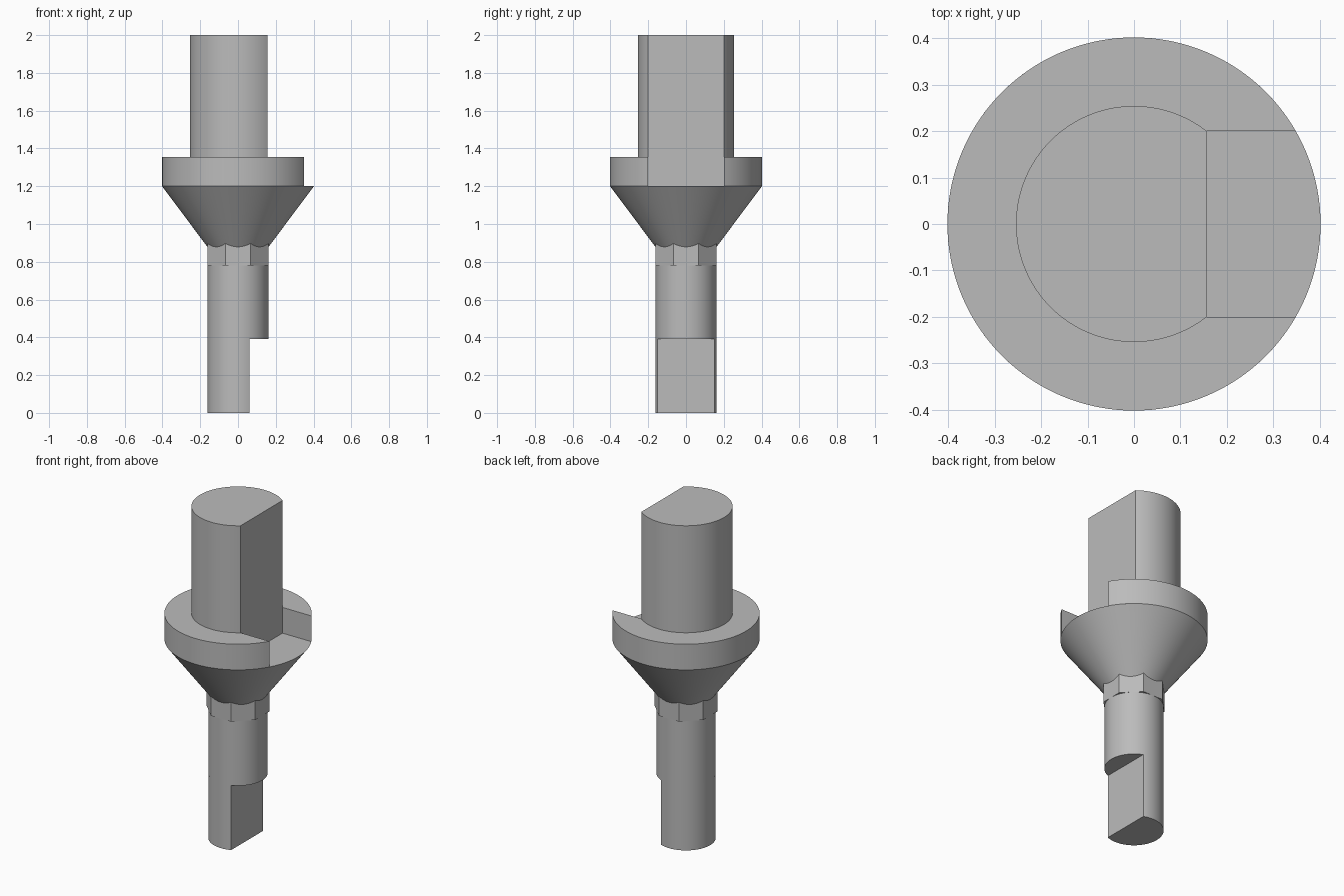
import bpy, bmesh
from math import acos, asin, cos, sin, pi, radians, sqrt

cube = bpy.data.objects.get("Cube")
if cube:
    bpy.data.objects.remove(cube, do_unlink=True)

SEGMENTS = 128
FLAT_X = 0.157       # plane of the upper flat
SLOT_Y = 0.2         # half width of the upper flat and the collar slot
COLLAR_R = 0.402
STEM_R = 0.162

metal = bpy.data.materials.new("plain grey metal")
metal.use_nodes = True
grey = (0.5, 0.5, 0.5, 1)
metal.diffuse_color = grey
metal.node_tree.nodes["Principled BSDF"].inputs["Base Color"].default_value = grey


def arc(radius, start=0.0, count=SEGMENTS):
    """Arc around the -x side, open between -start and +start."""
    sweep = 2 * pi - 2 * start
    steps = count if start == 0 else count + 1
    return [(radius * cos(start + sweep * i / count),
             radius * sin(start + sweep * i / count)) for i in range(steps)]


def loft(name, bottom, top, z0, z1):
    """Solid between two outlines with the same number of points."""
    bm = bmesh.new()
    low = [bm.verts.new((x, y, z0)) for x, y in bottom]
    high = [bm.verts.new((x, y, z1)) for x, y in top]
    n = len(low)
    for i in range(n):
        j = (i + 1) % n
        bm.faces.new((low[i], low[j], high[j], high[i]))
    bm.faces.new(low[::-1])
    bm.faces.new(high)
    bmesh.ops.recalc_face_normals(bm, faces=bm.faces)
    mesh = bpy.data.meshes.new(name)
    bm.to_mesh(mesh)
    bm.free()
    mesh.materials.append(metal)
    obj = bpy.data.objects.new(name, mesh)
    bpy.context.collection.objects.link(obj)
    bpy.ops.object.select_all(action='DESELECT')
    obj.select_set(True)
    bpy.context.view_layer.objects.active = obj
    bpy.ops.object.shade_smooth_by_angle(angle=radians(25))
    return obj


def prism(name, outline, z0, z1):
    return loft(name, outline, outline, z0, z1)


# Lower stem: flattened tip, then the full round shaft
prism("stem_tip", arc(STEM_R, acos(0.06 / STEM_R)), 0, 0.39)
prism("stem_shaft", arc(STEM_R), 0.39, 0.78)

# Octagonal key, its flats facing the axes and its top buried in the cone
corner = STEM_R / cos(pi / 8)
octagon = [(corner * cos((i + 0.5) * pi / 4), corner * sin((i + 0.5) * pi / 4))
           for i in range(8)]
prism("octagon_key", octagon, 0.78, 0.92)

# Flared cone under the collar
loft("flared_cone", arc(0.15), arc(COLLAR_R), 0.863, 1.2)

# Collar with a slot open towards +x
collar = arc(COLLAR_R, asin(SLOT_Y / COLLAR_R))
collar += [(FLAT_X, -SLOT_Y), (FLAT_X, SLOT_Y)]
prism("slotted_collar", collar, 1.2, 1.355)

# Upper post with one flat, flush with the slot floor's inner wall
post_r = sqrt(FLAT_X ** 2 + SLOT_Y ** 2)
prism("upper_post", arc(post_r, acos(FLAT_X / post_r)), 1.355, 2)
